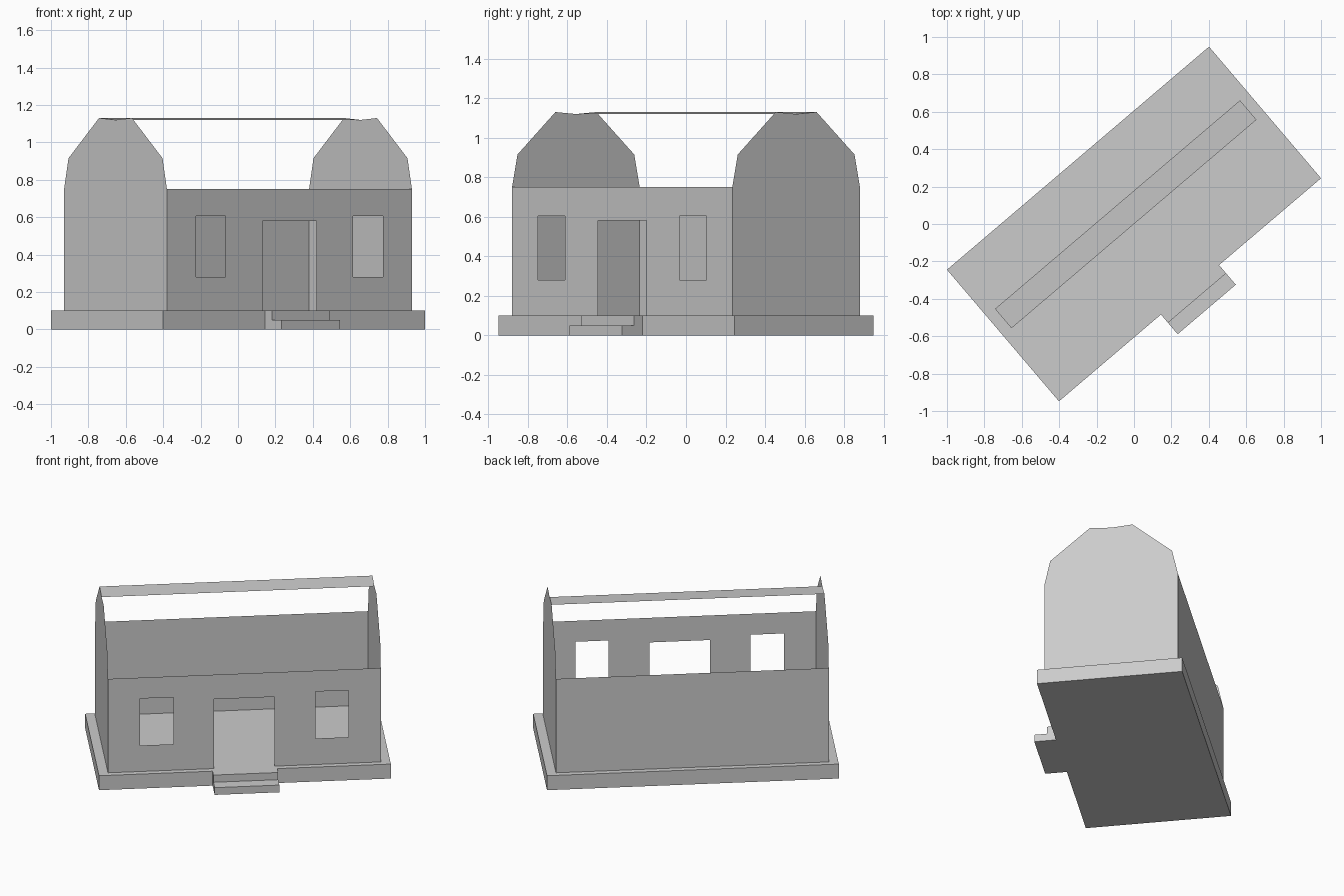
import bpy
import bmesh
from mathutils import Matrix
from math import radians

if "Cube" in bpy.data.objects:
    bpy.data.objects.remove(bpy.data.objects["Cube"])

TURN = Matrix.Rotation(radians(40.4), 4, 'Z')   # the house sits at an angle
A, B = 0.86, 0.424                              # half length and half depth of the walls
Z0, Z1 = 0.10, 0.75                             # floor and eaves


def make(name, polys):
    """Build one object from a list of polygons given in house coordinates."""
    bm = bmesh.new()
    for poly in polys:
        bm.faces.new([bm.verts.new(p) for p in poly])
    bmesh.ops.remove_doubles(bm, verts=bm.verts[:], dist=1e-5)
    return finish(name, bm)


def finish(name, bm):
    bm.transform(TURN)
    me = bpy.data.meshes.new(name)
    bm.to_mesh(me)
    bm.free()
    ob = bpy.data.objects.new(name, me)
    bpy.context.collection.objects.link(ob)
    return ob


def box(name, x0, x1, y0, y1, z0, z1):
    bm = bmesh.new()
    size = Matrix.Diagonal((x1 - x0, y1 - y0, z1 - z0, 1))
    mid = Matrix.Translation(((x0 + x1) / 2, (y0 + y1) / 2, (z0 + z1) / 2))
    bmesh.ops.create_cube(bm, size=1, matrix=mid @ size)
    return finish(name, bm)


def panel(y, x0, x1, z0, z1):
    return [(x0, y, z0), (x1, y, z0), (x1, y, z1), (x0, y, z1)]


# Foundation slab and entrance steps
box("foundation", -0.92, 0.92, -0.462, 0.462, 0, Z0)
box("lower_step", -0.204, 0.204, -0.60, -0.46, 0, 0.05)
box("upper_step", -0.204, 0.204, -0.52, -0.46, 0.05, Z0)

# Front wall: upright strips, split above and below each opening
openings = [(-0.657, -0.447, 0.28, 0.605), (-0.19, 0.19, Z0, 0.58), (0.447, 0.657, 0.28, 0.605)]
strips, x = [], -A
for x0, x1, z0, z1 in openings:
    strips.append(panel(-B, x, x0, Z0, Z1))
    if z0 > Z0:
        strips.append(panel(-B, x0, x1, Z0, z0))
    strips.append(panel(-B, x0, x1, z1, Z1))
    x = x1
strips.append(panel(-B, x, A, Z0, Z1))
make("front_wall", strips)

# Plain back wall
make("back_wall", [panel(B, -A, A, Z0, Z1)[::-1]])

# End walls with gambrel gables, slightly dipped at the middle
half = [(B, Z0), (B, Z1), (0.388, 0.915), (0.136, 1.13)]
profile = half + [(0, 1.12)] + [(-y, z) for y, z in reversed(half)]
make("left_gable", [[(-A, y, z) for y, z in reversed(profile)]])
make("right_gable", [[(A, y, z) for y, z in reversed(profile)][::-1]])

# Ridge strip joining the gables over the open roof
make("ridge_strip", [[(-A, 0, 1.12), (A, 0, 1.12), (A, 0.136, 1.13), (-A, 0.136, 1.13)]])
